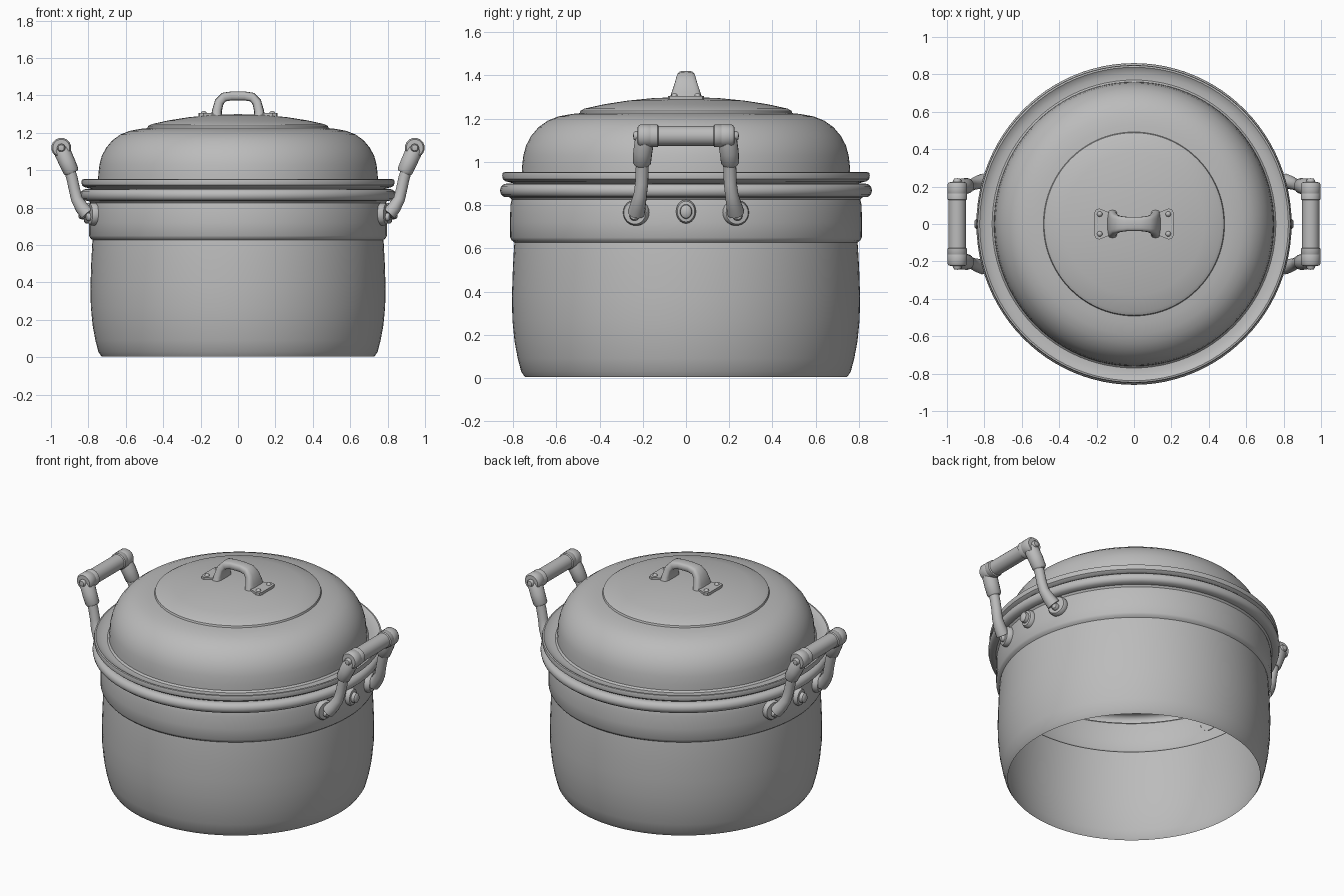
import bpy, bmesh, math
from mathutils import Vector, Matrix

old = bpy.data.objects.get("Cube")
if old:
    bpy.data.objects.remove(old, do_unlink=True)

metal = bpy.data.materials.new("grey metal")
metal.use_nodes = True
GREY = (0.5, 0.5, 0.5, 1)
metal.diffuse_color = GREY
metal.node_tree.nodes["Principled BSDF"].inputs["Base Color"].default_value = GREY


def finish(bm, name, angle=40):
    """Turn a bmesh into a smooth-shaded metal object."""
    bmesh.ops.remove_doubles(bm, verts=bm.verts, dist=0.0001)
    bmesh.ops.recalc_face_normals(bm, faces=bm.faces)
    mesh = bpy.data.meshes.new(name)
    bm.to_mesh(mesh)
    bm.free()
    mesh.materials.append(metal)
    obj = bpy.data.objects.new(name, mesh)
    bpy.context.collection.objects.link(obj)
    bpy.ops.object.select_all(action='DESELECT')
    obj.select_set(True)
    bpy.context.view_layer.objects.active = obj
    bpy.ops.object.shade_smooth_by_angle(angle=math.radians(angle))
    return obj


def lathe(name, profile, squash=1.0, place=None, steps=96, angle=40):
    """Spin a (radius, height) profile about z, then place it."""
    bm = bmesh.new()
    verts = [bm.verts.new((r, 0, z)) for r, z in profile]
    edges = [bm.edges.new(pair) for pair in zip(verts, verts[1:])]
    bmesh.ops.spin(bm, geom=verts + edges, cent=(0, 0, 0), axis=(0, 0, 1),
                   angle=math.tau, steps=steps)
    bmesh.ops.scale(bm, verts=bm.verts, vec=(squash, 1, 1))
    if place:
        bmesh.ops.transform(bm, matrix=place, verts=bm.verts)
    return finish(bm, name, angle)


def tube(name, path, radii, sides=16):
    """Sweep a round section of changing radius along a path."""
    pts = [Vector(p) for p in path]
    bm = bmesh.new()
    rings = []
    for i, p in enumerate(pts):
        t = (pts[min(i + 1, len(pts) - 1)] - pts[max(i - 1, 0)]).normalized()
        u = t.cross(Vector((1, 0.05, 0))).normalized()
        v = t.cross(u)
        rings.append([bm.verts.new(p + radii[i] * (u * math.cos(a) + v * math.sin(a)))
                      for a in (math.tau * k / sides for k in range(sides))])
    for a, b in zip(rings, rings[1:]):
        for k in range(sides):
            n = (k + 1) % sides
            bm.faces.new((a[k], a[n], b[n], b[k]))
    bm.faces.new(rings[0])
    bm.faces.new(rings[-1])
    return finish(bm, name)


def facing(point, direction):
    """Matrix that moves z to face a direction at a point."""
    return Matrix.Translation(point) @ Vector(direction).to_track_quat('Z', 'Y').to_matrix().to_4x4()


# Pot body: open shell with a stepped shoulder and a rolled rim
lathe("pot_body", [
    (.745, .005), (.762, .03), (.778, .09), (.793, .17), (.803, .27), (.805, .38),
    (.801, .5), (.795, .61), (.793, .627), (.806, .637), (.813, .65), (.814, .72),
    (.812, .8), (.806, .825), (.815, .836), (.842, .838), (.856, .85), (.86, .867),
    (.856, .885), (.842, .897), (.825, .9), (.8, .895)], .98)

# Lid: flange, bulging side, small step and shallow dome
lathe("lid", [
    (.78, .895), (.815, .905), (.835, .91), (.847, .92), (.85, .938), (.847, .95),
    (.838, .952), (.828, .945), (.8, .935), (.77, .935), (.76, .945), (.758, .98),
    (.752, 1.03), (.74, 1.075), (.716, 1.12), (.682, 1.16), (.64, 1.19), (.59, 1.21),
    (.53, 1.221), (.492, 1.225), (.488, 1.236), (.47, 1.246), (.38, 1.266),
    (.27, 1.283), (.15, 1.295), (0, 1.3)], .985)


# Lid handle: strap of rounded sections, wide at the feet and narrow on top
bm = bmesh.new()
strap = [(.115, 1.285, .078, .03), (.112, 1.32, .067, .026), (.1, 1.365, .052, .025),
         (.075, 1.391, .043, .025), (.035, 1.397, .038, .024)]
strap = [(-x, z, w, t) for x, z, w, t in strap] + strap[::-1]
rings = []
for i, (x, z, w, t) in enumerate(strap):
    a, b = strap[max(i - 1, 0)], strap[min(i + 1, len(strap) - 1)]
    along = Vector((b[0] - a[0], 0, b[1] - a[1])).normalized()
    out = Vector((-along.z, 0, along.x))
    ring = []
    for k in range(16):
        c, s = math.cos(math.tau * k / 16), math.sin(math.tau * k / 16)
        side = Vector((0, math.copysign(abs(c) ** .6, c) * w, 0))
        ring.append(bm.verts.new(Vector((x, 0, z)) + side + out * math.copysign(abs(s) ** .6, s) * t))
    rings.append(ring)
for a, b in zip(rings, rings[1:]):
    for k in range(16):
        bm.faces.new((a[k], a[k - 1], b[k - 1], b[k]))
finish(bm, "lid_handle", 50)

# Riveted feet of the lid handle
for sx, label in ((1, "left"), (-1, "right")):
    bm = bmesh.new()
    outline = [(.1, -.06), (.14, -.065), (.185, -.083), (.205, -.076), (.212, -.06)]
    outline += [(x, -y) for x, y in outline[::-1]]
    face = bm.faces.new([bm.verts.new((sx * x, y, 1.283)) for x, y in outline])
    top = bmesh.ops.extrude_face_region(bm, geom=[face])["geom"]
    bmesh.ops.translate(bm, verts=[g for g in top if isinstance(g, bmesh.types.BMVert)], vec=(0, 0, .022))
    finish(bm, label + "_lid_handle_foot")
    for sy in (-1, 1):
        lathe(label + "_lid_rivet", [(.015, 0), (.013, .008), (.007, .013), (0, .015)],
              place=Matrix.Translation((sx * .183, sy * .053, 1.303)), steps=12)

# Side handles
BUTTON = [(.022, 0), (.022, .012), (.016, .02), (0, .023)]
for sx, side in ((1, "left"), (-1, "right")):
    for sy in (-1, 1):
        # Lug plate riveted to the pot wall
        out = Vector((sx * math.cos(.29), sy * math.sin(.29), 0))
        lug = Vector((0, 0, .765)) + out * .795
        lathe(side + "_handle_lug", [(.06, 0), (.06, .022), (.053, .032), (0, .034)],
              place=facing(lug, out), steps=24)
        lathe(side + "_lug_rivet", BUTTON,
              place=facing(lug + out * .033 - Vector((0, 0, .015)), out), steps=16)
        # Bent strut rising outwards past the rim
        tube(side + "_handle_strut", [
            (sx * .805, sy * .23, .765), (sx * .835, sy * .222, .8), (sx * .862, sy * .212, .845),
            (sx * .875, sy * .205, .9), (sx * .888, sy * .203, .96), (sx * .91, sy * .2, 1.03)],
            [.04, .036, .031, .03, .03, .03])
        # Thick sleeve, elbow and end button
        tube(side + "_handle_sleeve", [
            (sx * .889, sy * .204, .985), (sx * .893, sy * .204, .995), (sx * .915, sy * .2, 1.045),
            (sx * .944, sy * .19, 1.11), (sx * .949, sy * .188, 1.12)],
            [.034, .042, .044, .045, .04])
        lathe(side + "_handle_elbow", [(0, -.04), (.046, -.04), (.053, -.028), (.053, .018), (.045, .03), (0, .032)],
              place=facing((sx * .945, sy * .193, 1.12), (0, sy, 0)), steps=24)
        lathe(side + "_handle_button", BUTTON,
              place=facing((sx * .945, sy * .222, 1.12), (0, sy, 0)), steps=16)
    # Grip bar with a raised collar near each end
    half = [(.044, .175), (.052, .165), (.052, .132), (.046, .127), (.046, 0)]
    bar = half + [(r, -y) for r, y in half[-2::-1]]
    lathe(side + "_handle_grip", bar, place=facing((sx * .945, 0, 1.12), (0, 1, 0)), steps=24)
    # Bolt between the lugs
    lathe(side + "_centre_bolt", [(.046, -.02), (.046, .018), (.04, .027), (.028, .029),
                                  (.026, .05), (.018, .057), (0, .058)],
          place=facing((sx * .795, 0, .77), (sx, 0, 0)) @ Matrix.Diagonal((1, 1.2, 1, 1)), steps=20)
